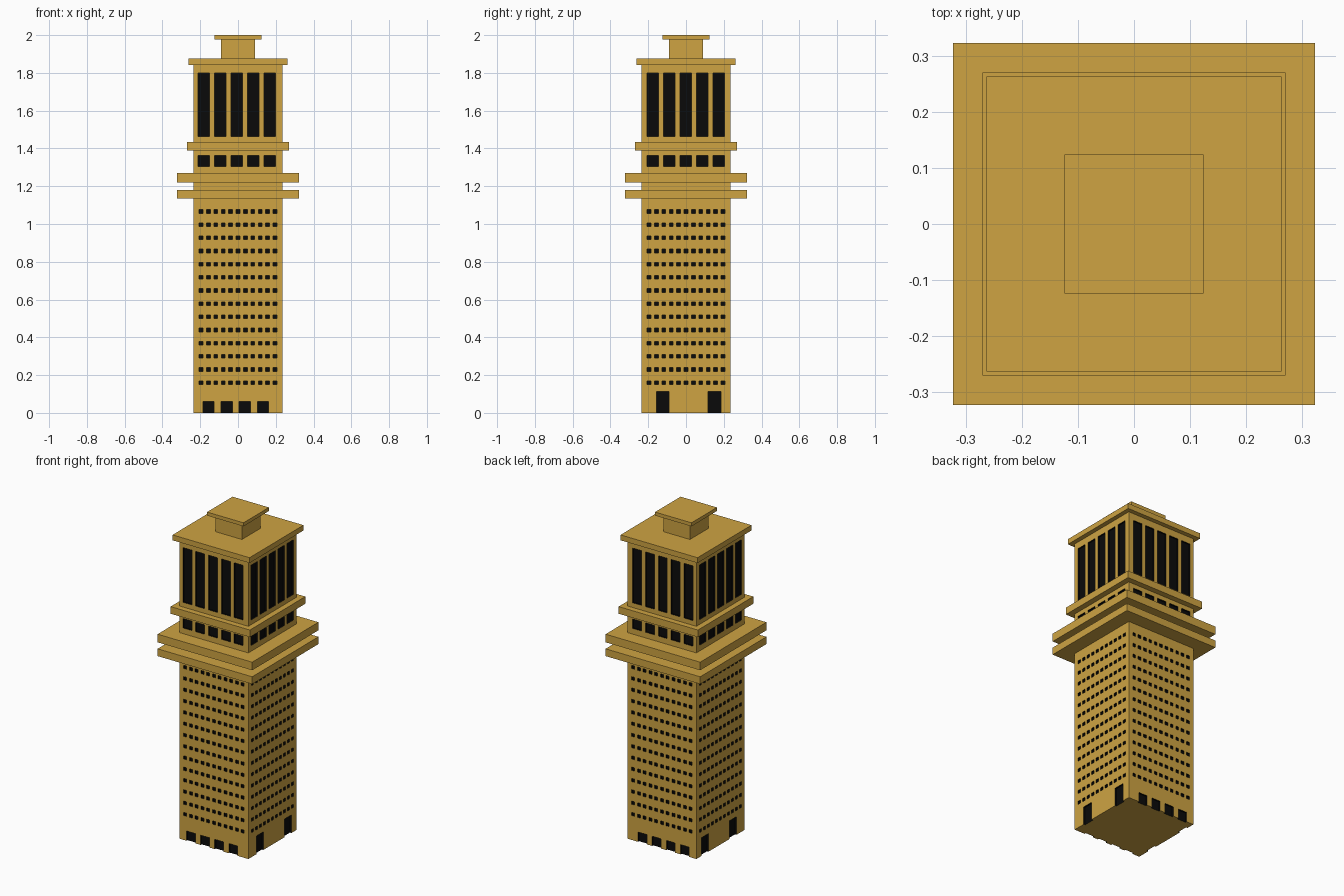
import bpy, bmesh
from mathutils import Matrix, Vector

if "Cube" in bpy.data.objects:
    bpy.data.objects.remove(bpy.data.objects["Cube"])

H = 0.235      # half width of the tower
DEPTH = 0.01   # window recess depth


def material(name, rgb):
    m = bpy.data.materials.new(name)
    m.diffuse_color = (*rgb, 1)
    m.use_nodes = True
    m.node_tree.nodes["Principled BSDF"].inputs["Base Color"].default_value = m.diffuse_color
    return m


STONE = material("ochre_stone", (0.62, 0.37, 0.055))
GLASS = material("dark_glass", (0.003, 0.003, 0.003))


def add_box(bm, cx, cy, cz, sx, sy, sz):
    mat = Matrix.Translation((cx, cy, cz)) @ Matrix.Diagonal((sx, sy, sz, 1))
    bmesh.ops.create_cube(bm, size=1, matrix=mat)


def finish(name, bm, *mats):
    me = bpy.data.meshes.new(name)
    bm.to_mesh(me)
    bm.free()
    for m in mats:
        me.materials.append(m)
    ob = bpy.data.objects.new(name, me)
    bpy.context.scene.collection.objects.link(ob)
    return ob


def slab(name, half, z0, z1):
    bm = bmesh.new()
    add_box(bm, 0, 0, (z0 + z1) / 2, 2 * half, 2 * half, z1 - z0)
    return finish(name, bm, STONE)


def openings(bm, axis, centres, width, z0, z1):
    """Cutters on both opposite walls; axis is the direction along the wall."""
    for u in centres:
        for side in (-H, H):
            cz, h = (z0 + z1) / 2, z1 - z0
            if axis == "x":
                add_box(bm, u, side, cz, width, 2 * DEPTH, h)
            else:
                add_box(bm, side, u, cz, 2 * DEPTH, width, h)


# Window and door cutters
cut = bmesh.new()
for axis, shift in (("x", -0.006), ("y", -0.002)):
    for row in range(14):
        z = 0.16 + row * 0.0697
        openings(cut, axis, [(i - 5) * 0.0392 for i in range(11)], 0.02, z - 0.01, z + 0.01)
    bays = [shift + (i - 2) * 0.0873 for i in range(5)]
    openings(cut, axis, bays, 0.061, 1.305, 1.363)
    openings(cut, axis, bays, 0.061, 1.463, 1.80)
openings(cut, "x", [-0.156, -0.06, 0.036, 0.132], 0.06, -0.02, 0.06)
openings(cut, "y", [-0.123, 0.15], 0.068, -0.02, 0.112)
cutter = finish("window_cutter", cut, GLASS)
cutter.hide_render = True

# Tower shaft with recessed windows
shaft = slab("tower_shaft", H, 0, 1.845)
shaft.data.materials.append(GLASS)
mod = shaft.modifiers.new("windows", "BOOLEAN")
mod.operation = "DIFFERENCE"
mod.solver = "EXACT"
mod.object = cutter
bpy.context.view_layer.objects.active = shaft
bpy.ops.object.modifier_apply(modifier=mod.name)
bpy.data.objects.remove(cutter)

# Recess faces are dark, outer walls and ends are stone
for p in shaft.data.polygons:
    c = Vector(p.center)
    on_wall = max(abs(c.x), abs(c.y)) > H - 0.001 and abs(p.normal.z) < 0.5
    on_end = abs(p.normal.z) > 0.5 and (c.z < 0.001 or c.z > 1.84)
    p.material_index = 0 if on_wall or on_end else 1

# Balconies, cornices and rooftop
slab("lower_balcony", 0.3225, 1.135, 1.18)
slab("upper_balcony", 0.3225, 1.22, 1.27)
slab("middle_cornice", 0.27, 1.39, 1.434)
slab("roof_slab", 0.2625, 1.842, 1.875)
slab("rooftop_neck", 0.09, 1.87, 1.98)
slab("rooftop_cap", 0.124, 1.978, 2.0)
